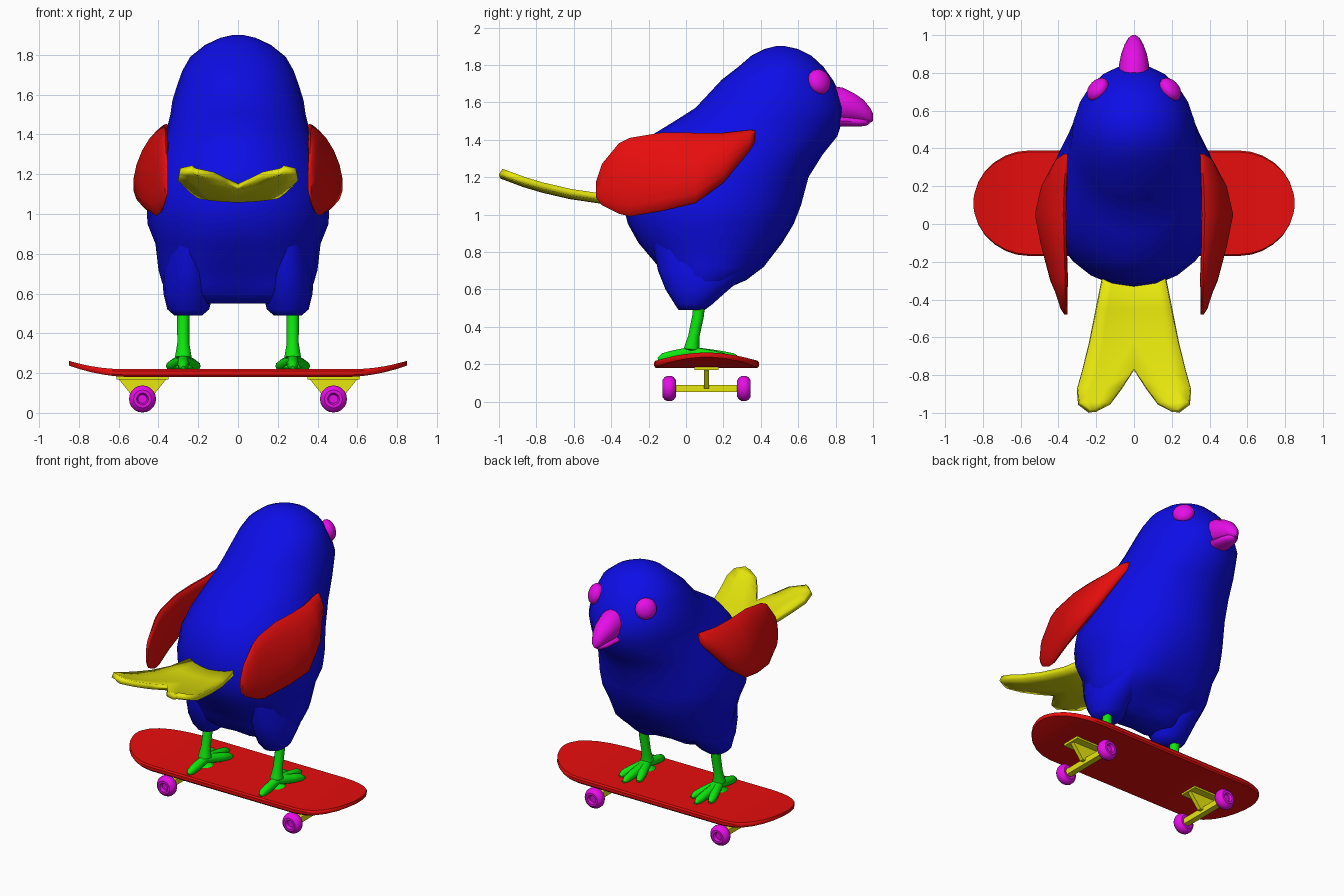
import bpy, bmesh, math
from mathutils import Vector

if "Cube" in bpy.data.objects:
    bpy.data.objects.remove(bpy.data.objects["Cube"])

def material(name, rgb):
    m = bpy.data.materials.new(name)
    m.diffuse_color = (*rgb, 1)
    m.use_nodes = True
    m.node_tree.nodes["Principled BSDF"].inputs["Base Color"].default_value = m.diffuse_color
    return m

LO, HI = 0.004, 0.8
BLUE = material("blue", (LO, LO, HI))
RED = material("red", (HI, LO, LO))
YELLOW = material("yellow", (HI, HI, LO))
GREEN = material("green", (LO, HI, LO))
MAGENTA = material("magenta", (HI, LO, HI))

def finish(name, bm, mat, angle=40):
    """Turn a bmesh into a shaded, coloured object."""
    bmesh.ops.recalc_face_normals(bm, faces=bm.faces)
    me = bpy.data.meshes.new(name)
    bm.to_mesh(me)
    bm.free()
    ob = bpy.data.objects.new(name, me)
    bpy.context.collection.objects.link(ob)
    me.materials.append(mat)
    bpy.ops.object.select_all(action='DESELECT')
    ob.select_set(True)
    bpy.context.view_layer.objects.active = ob
    bpy.ops.object.shade_smooth_by_angle(angle=math.radians(angle))
    return ob

def mirror(ob):
    ob.modifiers.new("mirror", 'MIRROR').use_axis = (True, False, False)
    return ob

def add_loft(bm, rings, caps=True):
    """Skin a list of closed rings that share a point count."""
    vs = [[bm.verts.new(p) for p in r] for r in rings]
    n = len(vs[0])
    for a, b in zip(vs, vs[1:]):
        for i in range(n):
            j = (i + 1) % n
            bm.faces.new((a[i], a[j], b[j], b[i]))
    if caps:
        bm.faces.new(vs[0])
        bm.faces.new(vs[-1])

def loft(name, rings, mat, angle=40):
    bm = bmesh.new()
    add_loft(bm, rings)
    return finish(name, bm, mat, angle)

def angles(n):
    return [2 * math.pi * i / n for i in range(n)]

def tube(bm, path, n=10):
    """Tapered tube through (point, radius) pairs."""
    rings = []
    for i, (p, r) in enumerate(path):
        d = Vector(path[min(i + 1, len(path) - 1)][0]) - Vector(path[max(i - 1, 0)][0])
        q = d.to_track_quat('Z', 'Y')
        rings.append([Vector(p) + q @ Vector((r * math.cos(a), r * math.sin(a), 0)) for a in angles(n)])
    add_loft(bm, rings)

# Body: horizontal slices (z, back y, front y, half width, pinch at the middle)
slices = [(0.55, -0.06, 0.20, 0.22, 0.3), (0.60, -0.12, 0.25, 0.35, 0.3), (0.65, -0.15, 0.37, 0.38, 0.2),
          (0.72, -0.19, 0.46, 0.40, 0.14), (0.85, -0.28, 0.54, 0.415, 0.06), (0.95, -0.32, 0.585, 0.455, 0.02),
          (1.05, -0.335, 0.615, 0.46, 0), (1.20, -0.32, 0.655, 0.44, 0), (1.32, -0.27, 0.73, 0.40, 0),
          (1.42, -0.19, 0.81, 0.36, 0), (1.50, -0.06, 0.835, 0.34, 0), (1.57, 0.05, 0.845, 0.33, 0),
          (1.65, 0.125, 0.82, 0.305, 0), (1.72, 0.19, 0.785, 0.28, 0), (1.79, 0.28, 0.735, 0.24, 0),
          (1.85, 0.35, 0.67, 0.165, 0), (1.885, 0.42, 0.60, 0.09, 0), (1.90, 0.48, 0.53, 0.025, 0)]
rings = []
for z, b, f, w, k in slices:
    rings.append([(w * math.cos(a),
                   (b + f) / 2 + (f - b) / 2 * math.sin(a) * (1 - k * math.sin(a) ** 8), z)
                  for a in angles(24)])
loft("body", rings, BLUE, 60)

# Thighs: rounded lobes under the body (z, centre y, x radius, y radius)
thigh = [(0.49, 0.03, 0.07, 0.07), (0.52, 0.04, 0.105, 0.10), (0.60, 0.06, 0.125, 0.17),
         (0.70, 0.10, 0.13, 0.25), (0.85, 0.12, 0.11, 0.30)]
mirror(loft("thighs", [[(0.25 + rx * math.cos(a), cy + ry * math.sin(a), z) for a in angles(16)]
                       for z, cy, rx, ry in thigh], BLUE, 60))

# Wings: sections along y (y, bottom z, top z, bottom x, top x, half thickness)
wing = [(0.37, 1.39, 1.45, 0.36, 0.355, 0.012), (0.34, 1.34, 1.452, 0.39, 0.36, 0.03),
        (0.20, 1.17, 1.437, 0.46, 0.37, 0.05), (0.05, 1.06, 1.437, 0.49, 0.375, 0.06),
        (-0.12, 1.02, 1.44, 0.46, 0.37, 0.05), (-0.30, 0.99, 1.41, 0.41, 0.365, 0.04),
        (-0.36, 1.005, 1.38, 0.39, 0.365, 0.03), (-0.45, 1.05, 1.27, 0.37, 0.36, 0.018),
        (-0.48, 1.09, 1.18, 0.36, 0.355, 0.008)]
rings = []
for y, zb, zt, xb, xt, t in wing:
    rings.append([(xt + (xb - xt) * (0.5 - 0.5 * math.sin(a)) + t * math.cos(a)
                   + 0.3 * t * math.cos(a) ** 2,
                   y, (zb + zt) / 2 + (zt - zb) / 2 * math.sin(a)) for a in angles(16)])
mirror(loft("wings", rings, RED, 50))

# Tail: forked sheet, rows of (y, z, inner x, outer x)
tail = [(-0.20, 1.09, 0, 0.15), (-0.45, 1.085, 0, 0.20), (-0.62, 1.11, 0, 0.235), (-0.77, 1.145, 0, 0.272),
        (-0.87, 1.175, 0.065, 0.30), (-0.95, 1.205, 0.125, 0.293), (-0.99, 1.22, 0.20, 0.235)]
bm = bmesh.new()
rows = []
for y, z, xi, xo in tail:
    rows.append([bm.verts.new((xi + (xo - xi) * s, y, z + 0.02 * s * s - 0.01)) for s in (0, 0.35, 0.7, 1)])
for a, b in zip(rows, rows[1:]):
    for i in range(3):
        bm.faces.new((a[i], a[i + 1], b[i + 1], b[i]))
ob = mirror(finish("tail", bm, YELLOW))
sol = ob.modifiers.new("thickness", 'SOLIDIFY')
sol.thickness, sol.offset = 0.035, 0

# Beak: sections along y (y, bottom z, top z, half width)
def beak(name, secs):
    loft(name, [[(w * math.cos(a), y, (zb + zt) / 2 + (zt - zb) / 2 * math.sin(a)) for a in angles(14)]
                for y, zb, zt, w in secs], MAGENTA, 50)

beak("upper_beak", [(0.78, 1.50, 1.69, 0.08), (0.84, 1.50, 1.68, 0.08), (0.90, 1.498, 1.65, 0.068),
                    (0.95, 1.494, 1.615, 0.05), (0.985, 1.49, 1.57, 0.03), (1.0, 1.50, 1.54, 0.01)])
beak("lower_beak", [(0.78, 1.47, 1.54, 0.07), (0.85, 1.47, 1.53, 0.068), (0.93, 1.47, 1.52, 0.05),
                    (0.965, 1.475, 1.515, 0.03), (0.98, 1.485, 1.505, 0.01)])

# Eyes: flattened balls facing outward and forward
bm = bmesh.new()
bmesh.ops.create_uvsphere(bm, u_segments=16, v_segments=10, radius=0.07)
q = Vector((0.72, 0.62, 0.3)).to_track_quat('Z', 'Y')
for v in bm.verts:
    v.co.z *= 0.65
    v.co = q @ v.co + Vector((0.192, 0.712, 1.71))
mirror(finish("eyes", bm, MAGENTA, 60))

# Legs with three front toes and one back toe
bm = bmesh.new()
X = 0.275
tube(bm, [((X, 0.075, 0.58), 0.032), ((X, 0.065, 0.46), 0.031), ((X, 0.042, 0.35), 0.03),
          ((X, 0.03, 0.28), 0.042), ((X, 0.03, 0.225), 0.055)], 12)
for dx, y in ((-0.07, 0.23), (0, 0.29), (0.07, 0.23), (0, -0.15)):
    m = 0.03 + (y - 0.03) * 0.55
    tube(bm, [((X, 0.03, 0.265), 0.03), ((X + dx * 0.6, m, 0.245), 0.03),
              ((X + dx * 0.9, 0.03 + (y - 0.03) * 0.85, 0.235), 0.025), ((X + dx, y, 0.226), 0.01)])
mirror(finish("legs", bm, GREEN, 50))

# Skateboard deck: rounded plan with upturned ends
CY = 0.11
xs = [0, 0.3, 0.55, 0.62, 0.68, 0.74, 0.79, 0.825, 0.845, 0.85]
xs = [-x for x in reversed(xs[1:])] + xs
rings = []
for x in xs:
    u = max(0, (abs(x) - 0.55) / 0.3)
    h = max(0.28 * math.sqrt(max(0, 1 - u * u)), 0.02)
    z = 0.2 + 0.05 * u * u
    t = 0.02 - 0.008 * u
    rings.append([(x, CY + sx * h, z + sz * t) for sx, sz in
                  ((-1, -0.5), (-0.97, -1), (0, -1), (0.97, -1), (1, -0.5),
                   (1, 0.5), (0.97, 1), (0, 1), (-0.97, 1), (-1, 0.5))])
loft("deck", rings, RED, 40)

# Trucks: base plate, tapered hanger, side struts and axle
def prism(bm, outline, y0, y1):
    add_loft(bm, [[(x, y, z) for x, z in outline] for y in (y0, y1)])

TX, AZ = 0.48, 0.07
bm = bmesh.new()
prism(bm, [(TX - 0.13, 0.168), (TX + 0.13, 0.168), (TX + 0.13, 0.185), (TX - 0.13, 0.185)], CY - 0.065, CY + 0.065)
prism(bm, [(TX - 0.12, 0.17), (TX - 0.04, AZ), (TX + 0.04, AZ), (TX + 0.12, 0.17)], CY - 0.014, CY + 0.014)
prism(bm, [(TX - 0.02, AZ - 0.02), (TX + 0.02, AZ - 0.02), (TX + 0.02, AZ + 0.02), (TX - 0.02, AZ + 0.02)],
      CY - 0.18, CY + 0.18)
mirror(finish("trucks", bm, YELLOW, 30))

# Wheels: lathed around y, with rounded rims and recessed hubs (offset, radius)
bm = bmesh.new()
rim = [(-0.02, 0.022), (-0.036, 0.03), (-0.036, 0.045), (-0.025, 0.06), (-0.01, 0.068),
       (0.01, 0.068), (0.025, 0.06), (0.036, 0.045), (0.036, 0.03), (0.02, 0.022)]
for wy in (CY - 0.2, CY + 0.2):
    add_loft(bm, [[(TX + r * math.cos(a), wy + o, AZ + r * math.sin(a)) for a in angles(20)] for o, r in rim])
mirror(finish("wheels", bm, MAGENTA, 35))
